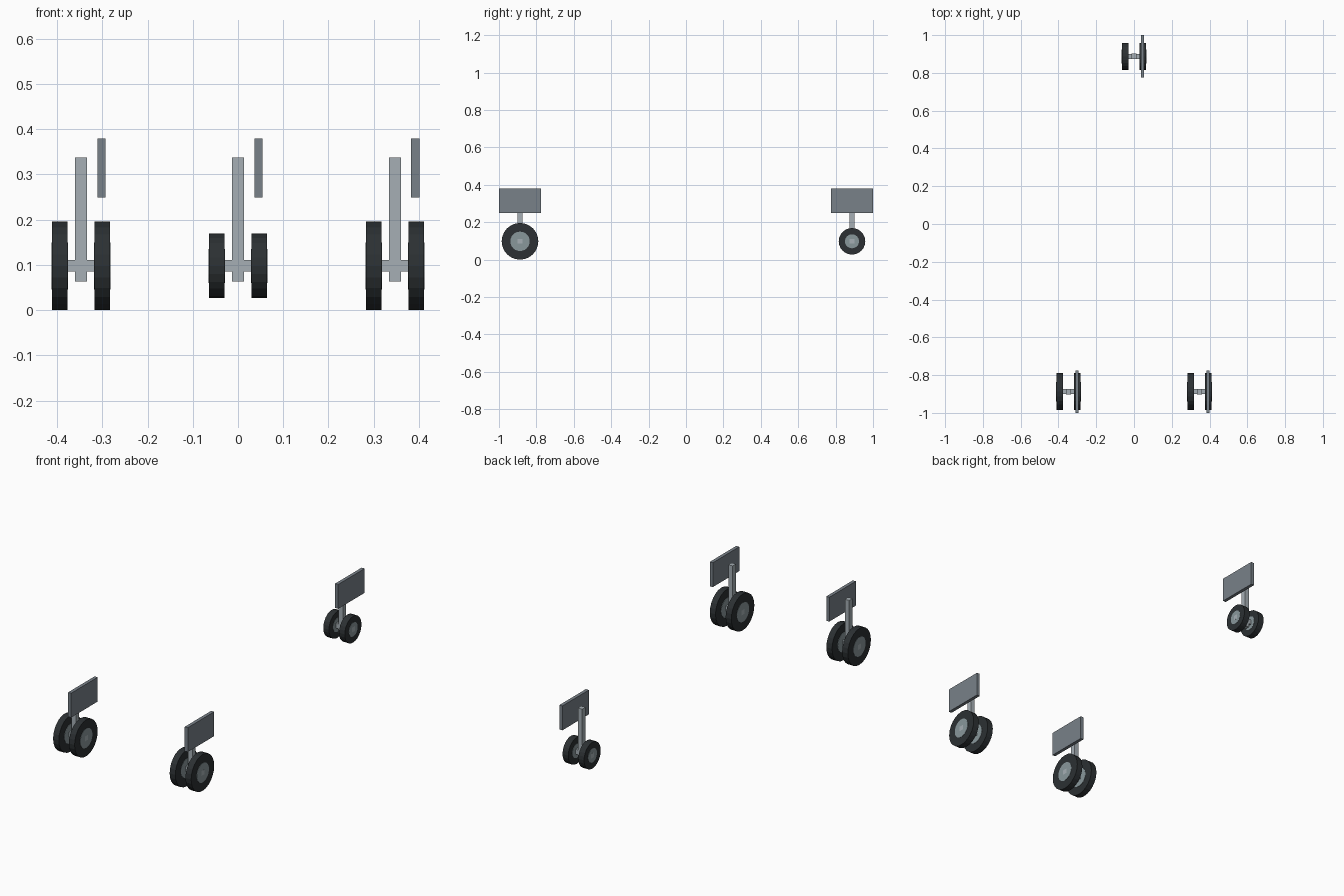
import bpy, math

if "Cube" in bpy.data.objects:
    bpy.data.objects.remove(bpy.data.objects["Cube"])


def material(name, rgb):
    m = bpy.data.materials.new(name)
    m.diffuse_color = (*rgb, 1)
    m.use_nodes = True
    m.node_tree.nodes["Principled BSDF"].inputs["Base Color"].default_value = m.diffuse_color
    return m


RUBBER = material("rubber", (0.025, 0.03, 0.033))
HUB = material("hub_metal", (0.25, 0.31, 0.33))
STRUT = material("strut_metal", (0.38, 0.43, 0.46))
DOOR = material("door_paint", (0.19, 0.22, 0.25))


def box(name, loc, size, mat):
    bpy.ops.mesh.primitive_cube_add(size=1, location=loc)
    ob = bpy.context.object
    ob.name = name
    ob.scale = size
    bpy.ops.object.transform_apply(location=False, rotation=False, scale=True)
    ob.data.materials.append(mat)


def disc(name, loc, radius, width, mat):
    bpy.ops.mesh.primitive_cylinder_add(vertices=24, radius=radius, depth=width,
                                        location=loc, rotation=(0, math.pi / 2, 0))
    ob = bpy.context.object
    ob.name = name
    ob.data.materials.append(mat)


def gear(name, x, y, radius):
    z = 0.098
    # upright strut and cross axle
    box(name + "_strut", (x, y, 0.2005), (0.026, 0.028, 0.275), STRUT)
    box(name + "_axle", (x, y, z), (0.131, 0.026, 0.026), STRUT)
    # twin wheels, hubs standing slightly proud of the tyres
    for side, s in (("left", -1), ("right", 1)):
        c = (x + s * 0.047, y, z)
        disc(f"{name}_{side}_tyre", c, radius, 0.034, RUBBER)
        disc(f"{name}_{side}_hub", c, radius * 0.53, 0.0365, HUB)
    # bay door panel
    box(name + "_door", (x + 0.045, y, 0.3145), (0.018, 0.225, 0.131), DOOR)


gear("main_left", -0.347, -0.8875, 0.098)
gear("main_right", 0.347, -0.8875, 0.098)
gear("nose", 0, 0.8875, 0.071)
